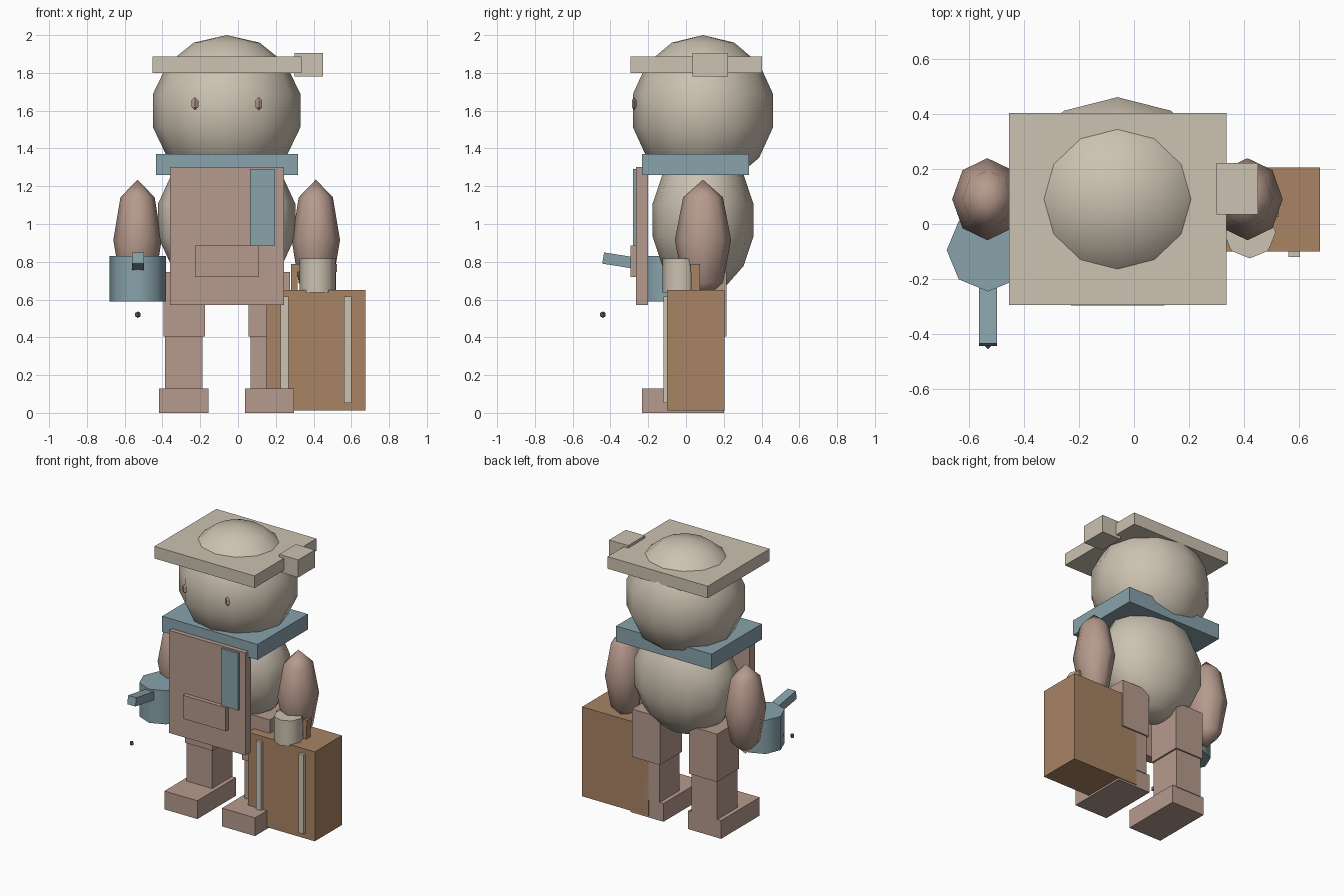
import bpy, math
from mathutils import Vector

if "Cube" in bpy.data.objects:
    bpy.data.objects.remove(bpy.data.objects["Cube"])


def material(name, r, g, b):
    def lin(c):
        c /= 255
        return c / 12.92 if c <= 0.04045 else ((c + 0.055) / 1.055) ** 2.4
    m = bpy.data.materials.new(name)
    m.diffuse_color = (lin(r), lin(g), lin(b), 1)
    m.use_nodes = True
    m.node_tree.nodes["Principled BSDF"].inputs["Base Color"].default_value = m.diffuse_color
    return m


CREAM = material("cream", 204, 194, 177)
ROSE = material("dusty rose", 182, 154, 141)
BLUE = material("slate blue", 136, 162, 171)
BROWN = material("leather brown", 168, 131, 100)
DARK = material("dark slate", 90, 106, 108)

CX, CY = -0.06, 0.09  # body axis


def finish(name, mat, smooth=None):
    o = bpy.context.object
    o.name = o.data.name = name
    o.data.materials.append(mat)
    if smooth is not None:
        bpy.ops.object.transform_apply(location=False, rotation=False, scale=True)
        bpy.ops.object.shade_smooth_by_angle(angle=math.radians(smooth))
    return o


def box(name, mat, x, y, z):
    """Box from its x, y and z ranges."""
    lo, hi = Vector((x[0], y[0], z[0])), Vector((x[1], y[1], z[1]))
    bpy.ops.mesh.primitive_cube_add(size=1, location=(lo + hi) / 2)
    bpy.context.object.scale = hi - lo
    return finish(name, mat)


def ball(name, mat, loc, radii, segs, rings, smooth=80):
    bpy.ops.mesh.primitive_uv_sphere_add(segments=segs, ring_count=rings, radius=1, location=loc)
    bpy.context.object.scale = radii
    return finish(name, mat, smooth)


def drum(name, mat, loc, r, h, sides):
    bpy.ops.mesh.primitive_cylinder_add(vertices=sides, radius=r, depth=h, location=loc)
    return finish(name, mat, 50)


# Head, eyes and torso
ball("head", CREAM, (CX, CY, 1.60), (0.4, 0.38, 0.4), 12, 7)
ball("torso", CREAM, (CX, CY, 1.02), (0.373, 0.274, 0.39), 12, 7)
for side, x in (("left", -0.228), ("right", 0.11)):
    ball("eye_" + side, ROSE, (x, -0.275, 1.637), (0.021, 0.014, 0.035), 4, 2, 10)

# Flat hat brim with side block, and collar
box("hat_brim", CREAM, (-0.453, 0.336), (-0.294, 0.403), (1.80, 1.886))
box("hat_block", CREAM, (0.30, 0.45), (0.035, 0.222), (1.78, 1.905))
box("collar", BLUE, (-0.435, 0.317), (-0.233, 0.333), (1.26, 1.37))

# Apron, pocket and towel
box("apron", ROSE, (-0.36, 0.243), (-0.265, -0.20), (0.572, 1.302))
box("apron_pocket", ROSE, (-0.228, 0.11), (-0.295, -0.26), (0.72, 0.887))
box("apron_towel", BLUE, (0.063, 0.197), (-0.28, -0.255), (0.885, 1.292))

# Legs and arms, mirrored about the body axis
for side, s in (("left", -1), ("right", 1)):
    for part, c, w, y, z in (
        ("thigh", 0.225, 0.11, (-0.035, 0.215), (0.405, 0.745)),
        ("shin", 0.227, 0.10, (-0.025, 0.205), (0.125, 0.41)),
        ("foot", 0.227, 0.13, (-0.233, 0.20), (0, 0.13)),
    ):
        x = CX + s * c
        box(f"{part}_{side}", ROSE, (x - w, x + w), y, z)
    ball("arm_" + side, ROSE, (CX + s * 0.472, CY, 0.915), (0.128, 0.149, 0.32), 8, 4)

# Pot with raised handle and a drip below its tip
drum("pot", BLUE, (-0.53, -0.095, 0.71), 0.15, 0.24, 8)
handle = box("pot_handle", BLUE, (-0.562, -0.498), (-0.44, -0.20), (0.771, 0.831))
handle.rotation_euler.x = math.radians(-9)
ball("drip", DARK, (-0.53, -0.44, 0.52), (0.017, 0.017, 0.017), 4, 2, 10)

# Suitcase with straps and carrying handle
box("suitcase", BROWN, (0.15, 0.675), (-0.10, 0.205), (0.013, 0.65))
for side, x in (("left", 0.225), ("right", 0.56)):
    box("suitcase_strap_" + side, CREAM, (x, x + 0.042), (-0.12, -0.09), (0.052, 0.615))
for side, x in (("left", 0.28), ("right", 0.485)):
    box("suitcase_post_" + side, BROWN, (x, x + 0.035), (0.027, 0.073), (0.63, 0.77))
box("suitcase_grip", BROWN, (0.28, 0.525), (0.025, 0.075), (0.745, 0.787))

# Cuff around the hand that holds the suitcase
drum("cuff", CREAM, (0.42, -0.03, 0.728), 0.095, 0.18, 8)
